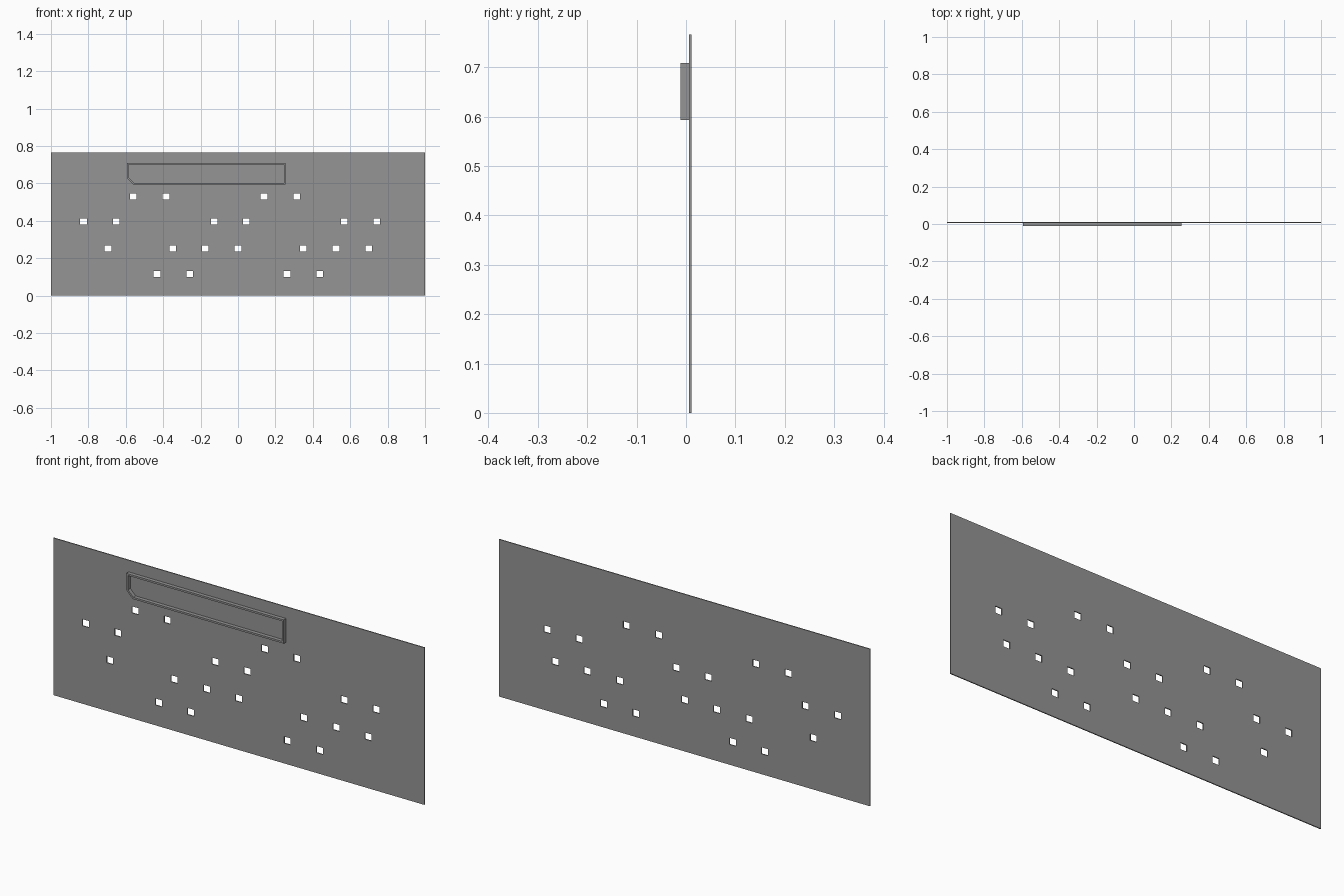
import bpy
import math

if "Cube" in bpy.data.objects:
    bpy.data.objects.remove(bpy.data.objects["Cube"])

grey = bpy.data.materials.new("mid grey")
grey.diffuse_color = (0.3, 0.3, 0.3, 1)
grey.use_nodes = True
grey.node_tree.nodes["Principled BSDF"].inputs["Base Color"].default_value = grey.diffuse_color


def rect(x0, x1, z0, z1):
    return [(x0, z0), (x1, z0), (x1, z1), (x0, z1)]


def plate(name, outlines, y0, y1):
    """Flat plate in the xz plane; inner outlines become openings."""
    curve = bpy.data.curves.new(name + "_profile", 'CURVE')
    curve.dimensions = '2D'
    curve.fill_mode = 'BOTH'
    curve.extrude = (y1 - y0) / 2
    for pts in outlines:
        s = curve.splines.new('POLY')
        s.points.add(len(pts) - 1)
        for p, (x, z) in zip(s.points, pts):
            p.co = (x, z, 0, 1)
        s.use_cyclic_u = True
    helper = bpy.data.objects.new(name + "_helper", curve)
    bpy.context.collection.objects.link(helper)
    bpy.context.view_layer.update()
    deps = bpy.context.evaluated_depsgraph_get()
    mesh = bpy.data.meshes.new_from_object(helper.evaluated_get(deps))
    bpy.data.objects.remove(helper)
    mesh.name = name
    mesh.materials.clear()
    mesh.materials.append(grey)
    mesh.shade_flat()
    obj = bpy.data.objects.new(name, mesh)
    obj.rotation_euler.x = math.pi / 2
    obj.location.y = (y0 + y1) / 2
    bpy.context.collection.objects.link(obj)
    return obj


# Thin panel with four rows of small openings
rows = {
    0.53: (-0.559, -0.385, 0.139, 0.313),
    0.396: (-0.826, -0.652, -0.128, 0.045, 0.567, 0.741),
    0.251: (-0.695, -0.348, -0.174, 0.0, 0.35, 0.524, 0.698),
    0.115: (-0.433, -0.259, 0.262, 0.436),
}
W, H = 0.0175, 0.016
holes = [rect(x - W, x + W, z - H, z + H) for z, xs in rows.items() for x in xs]
plate("panel", [rect(-1, 1, 0, 0.766)] + holes, 0.0065, 0.0115)


# Raised rim on the front with one clipped lower corner
def rim(inset):
    x0, x1, z0, z1 = -0.594 + inset, 0.254 - inset, 0.593 + inset, 0.709 - inset
    c = 0.034 - 0.586 * inset
    return [(x0 + c, z0), (x1, z0), (x1, z1), (x0, z1), (x0, z0 + c)]


plate("raised_rim", [rim(0), rim(0.009)], -0.0115, 0.0065)
